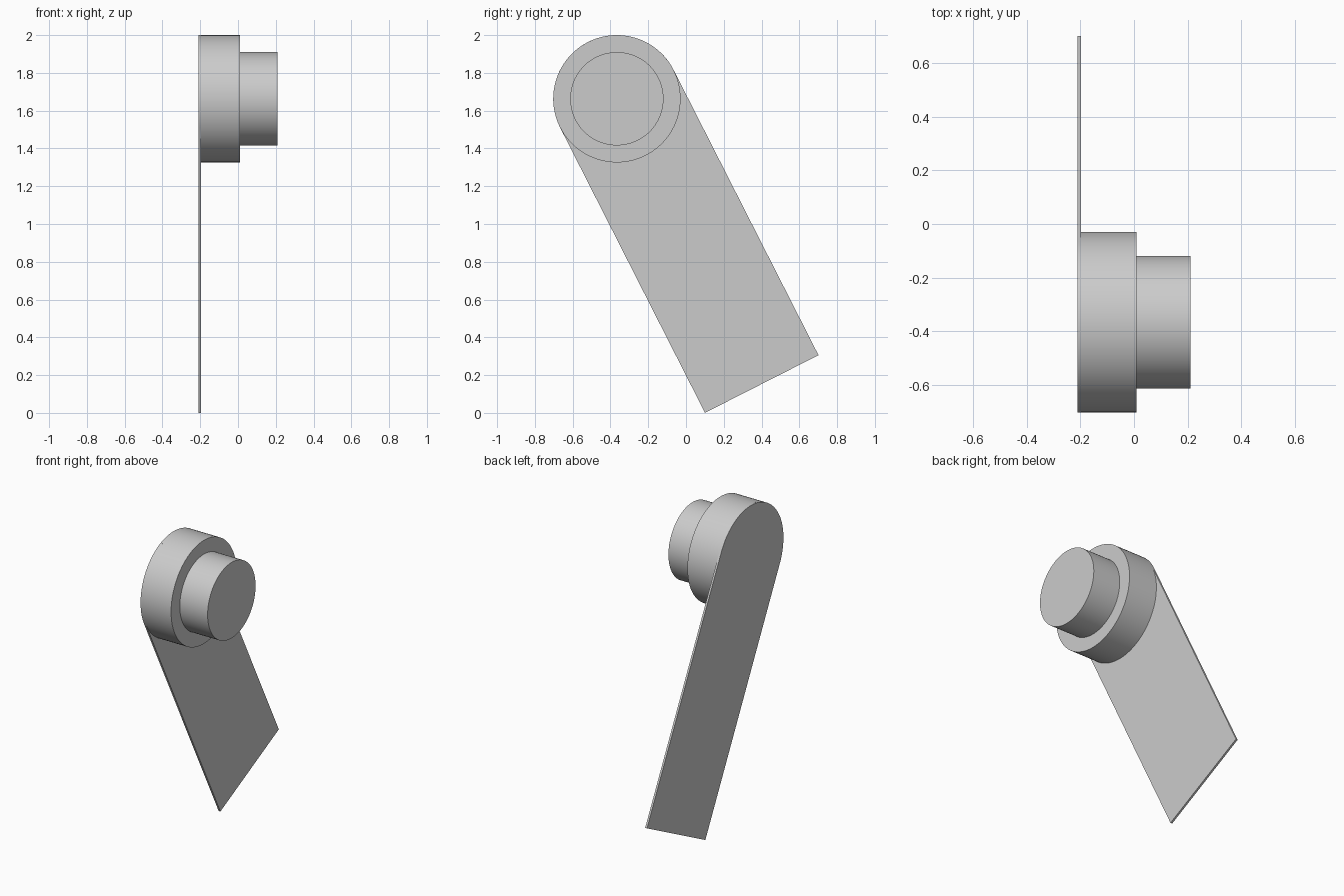
import bpy, bmesh
from math import radians, sin, cos, pi, atan2
from mathutils import Vector

cube = bpy.data.objects.get("Cube")
if cube:
    bpy.data.objects.remove(cube, do_unlink=True)

grey = bpy.data.materials.new("light grey")
grey.use_nodes = True
colour = (0.6, 0.6, 0.6, 1)
grey.diffuse_color = colour
grey.node_tree.nodes["Principled BSDF"].inputs["Base Color"].default_value = colour

CENTRE = Vector((-0.366, 1.663))     # disc axis in y, z
END = Vector((0.401, 0.153))         # middle of the plate's free end
RADIUS = 0.337
BACK, SEAT, STEP, FRONT = -0.21, -0.197, 0.01, 0.21


def arc(radius, start, sweep, count):
    """Points round the disc axis."""
    return [CENTRE + radius * Vector((cos(start + sweep * i / count), sin(start + sweep * i / count)))
            for i in range(count + 1)]


def extrude(name, outline, x0, x1):
    """Solid from a y, z outline between two x positions."""
    bm = bmesh.new()
    face = bm.faces.new([bm.verts.new((x0, p.x, p.y)) for p in outline])
    new = bmesh.ops.extrude_face_region(bm, geom=[face])["geom"]
    bmesh.ops.translate(bm, vec=(x1 - x0, 0, 0),
                        verts=[v for v in new if isinstance(v, bmesh.types.BMVert)])
    bmesh.ops.recalc_face_normals(bm, faces=bm.faces)
    mesh = bpy.data.meshes.new(name)
    bm.to_mesh(mesh)
    bm.free()
    mesh.materials.append(grey)
    obj = bpy.data.objects.new(name, mesh)
    bpy.context.collection.objects.link(obj)
    bpy.ops.object.select_all(action="DESELECT")
    obj.select_set(True)
    bpy.context.view_layer.objects.active = obj
    bpy.ops.object.shade_smooth_by_angle(angle=radians(30))


# Thin arm plate: half-round top and square lower end
along = (END - CENTRE).normalized()
side = Vector((-along.y, along.x)) * RADIUS
plate = arc(RADIUS, atan2(side.y, side.x), pi, 48) + [END - side, END + side]
extrude("arm_plate", plate, BACK, SEAT)

# Stepped round boss
extrude("large_disc", arc(RADIUS, 0, 2 * pi, 96)[:-1], SEAT, STEP)
extrude("small_knob", arc(0.247, 0, 2 * pi, 96)[:-1], STEP, FRONT)
